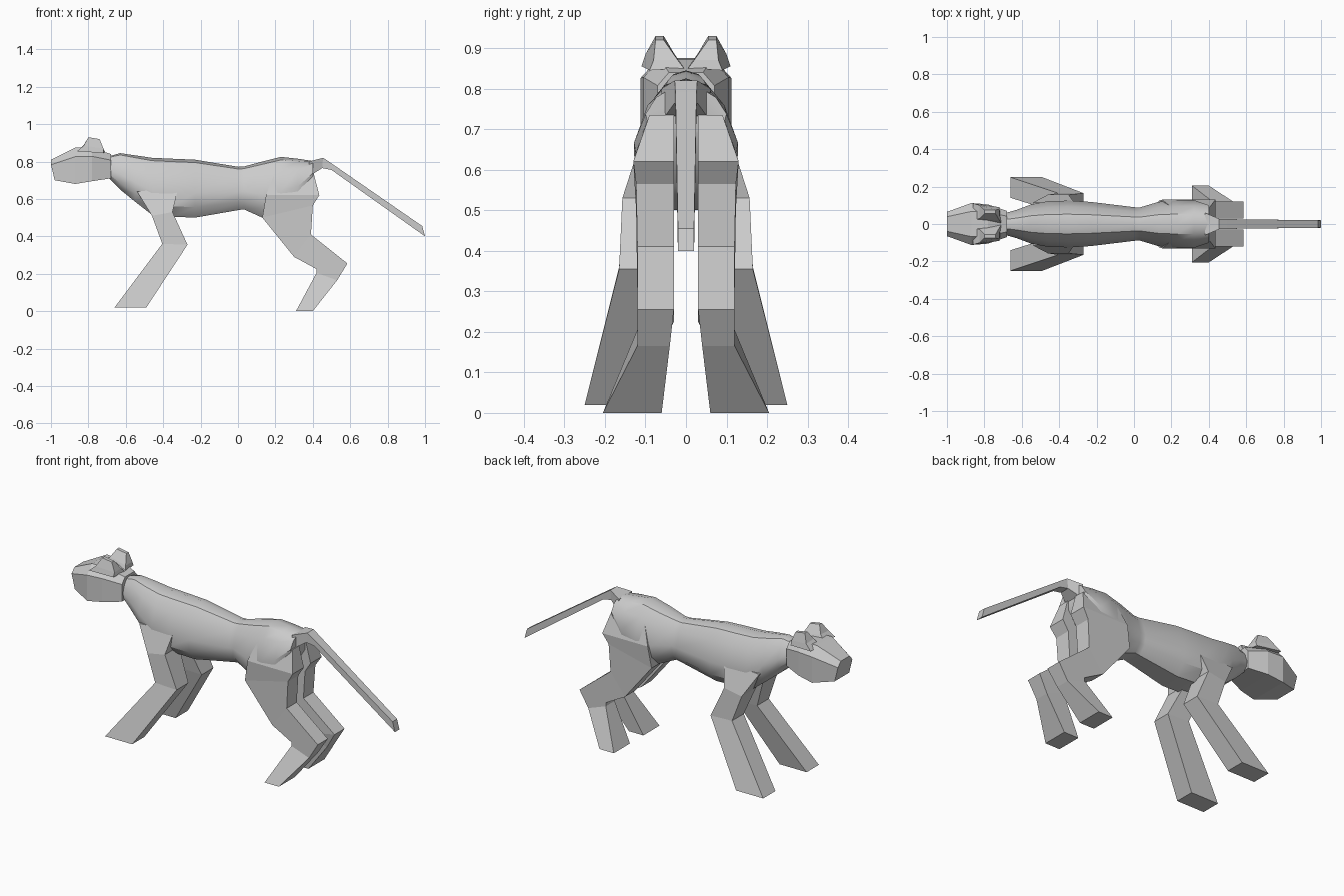
import bpy, bmesh

if "Cube" in bpy.data.objects:
    bpy.data.objects.remove(bpy.data.objects["Cube"])


def loft(name, rings, mirror=False, angle=None):
    """Skin closed rings of points into a capped solid."""
    bm = bmesh.new()
    vr = [[bm.verts.new(p) for p in r] for r in rings]
    n = len(rings[0])
    for a, b in zip(vr, vr[1:]):
        for i in range(n):
            j = (i + 1) % n
            bm.faces.new((a[i], a[j], b[j], b[i]))
    bm.faces.new(vr[0])
    bm.faces.new(vr[-1])
    bmesh.ops.recalc_face_normals(bm, faces=bm.faces)
    me = bpy.data.meshes.new(name)
    bm.to_mesh(me)
    bm.free()
    ob = bpy.data.objects.new(name, me)
    bpy.context.collection.objects.link(ob)
    if mirror:
        ob.modifiers.new("mirror", 'MIRROR').use_axis = (False, True, False)
    if angle:
        bpy.ops.object.select_all(action='DESELECT')
        ob.select_set(True)
        bpy.context.view_layer.objects.active = ob
        bpy.ops.object.shade_smooth_by_angle(angle=angle)
    return ob


def section(x, top, bottom, w):
    """Rounded trunk cross-section."""
    prof = [(.42, .05), (.74, .22), (1, .58), (.92, .82), (.5, 1)]
    half = [(w * y, top - (top - bottom) * t) for y, t in prof]
    pts = [(0, top)] + half + [(0, bottom)] + [(-y, z) for y, z in reversed(half)]
    return [(x, y, z) for y, z in pts]


def quad(front, back, y0, y1):
    """Four-sided limb ring between a front and a back edge."""
    (fx, fz), (bx, bz) = front, back
    return [(fx, y0, fz), (fx, y1, fz), (bx, y1, bz), (bx, y0, bz)]


# Trunk
loft("body", [section(*s) for s in [
    (-.70, .825, .72, .055), (-.63, .845, .65, .075), (-.55, .833, .585, .105),
    (-.46, .82, .515, .122), (-.35, .815, .505, .125), (-.23, .81, .50, .118),
    (0, .772, .54, .09), (.03, .773, .545, .088), (.13, .80, .50, .118),
    (.23, .825, .50, .128), (.32, .815, .56, .128), (.40, .803, .69, .10)]],
    angle=0.6)

# Head: boxy skull with a tapered muzzle
head = []
for x0, x1, zt, zb, w in [(-1.0, -.98, .81, .70, .065), (-.87, -.87, .875, .68, .112),
                          (-.78, -.78, .872, .695, .105), (-.68, -.68, .84, .71, .07)]:
    zm = zb + (zt - zb) * .75
    head.append([(x0, w * .6, zt), (x0, w, zm), (x1, w, zb),
                 (x1, -w, zb), (x0, -w, zm), (x0, -w * .6, zt)])
loft("head", head)

# Ears
loft("ear", [
    [(-.86, .02, .855), (-.86, .11, .855), (-.72, .09, .845), (-.71, .005, .85)],
    [(-.825, .03, .888), (-.825, .10, .885), (-.72, .08, .87), (-.72, .02, .87)],
    [(-.80, .055, .93), (-.80, .075, .93), (-.74, .075, .92), (-.74, .055, .92)]],
    mirror=True)

# Front legs
loft("front_leg", [
    quad((-.54, .64), (-.32, .66), .03, .115),
    quad((-.46, .51), (-.35, .53), .03, .157),
    quad((-.405, .36), (-.27, .355), .06, .165),
    quad((-.66, .02), (-.49, .02), .14, .25)], mirror=True)

# Hind legs
loft("thigh", [
    quad((.20, .75), (.405, .735), .03, .09),
    quad((.15, .62), (.435, .62), .03, .13),
    quad((.13, .50), (.40, .565), .03, .123),
    quad((.30, .29), (.39, .41), .03, .12),
    quad((.42, .225), (.585, .255), .03, .12),
    quad((.42, .205), (.53, .165), .04, .12),
    quad((.31, 0), (.40, 0), .06, .205)], mirror=True)

# Tail with its root
loft("tail", [
    quad((.38, .80), (.38, .72), -.06, .06),
    quad((.455, .82), (.45, .765), -.028, .028),
    quad((.50, .79), (.50, .755), -.026, .026),
    quad((.985, .455), (1.0, .40), -.02, .02)])
